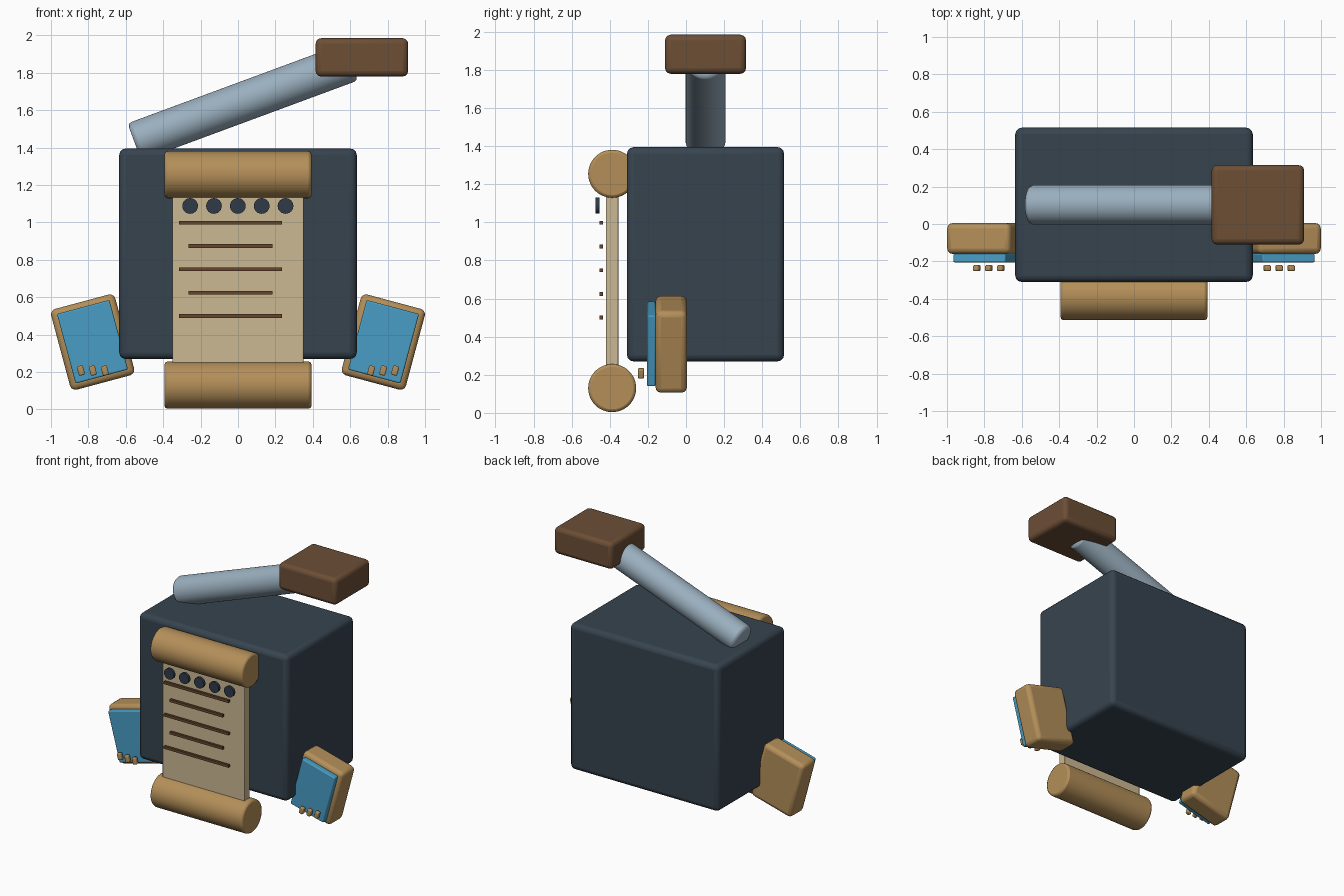
import bpy, math

if "Cube" in bpy.data.objects:
    bpy.data.objects.remove(bpy.data.objects["Cube"])


def material(name, rgb):
    """Flat material from an sRGB colour."""
    m = bpy.data.materials.new(name)
    lin = [(c / 255 / 12.92 if c < 11 else ((c / 255 + 0.055) / 1.055) ** 2.4) for c in rgb]
    m.diffuse_color = (*lin, 1)
    m.use_nodes = True
    m.node_tree.nodes["Principled BSDF"].inputs["Base Color"].default_value = m.diffuse_color
    return m


SLATE = material("dark_slate", (55, 68, 79))
NAVY = material("dark_navy", (48, 58, 72))
STEEL = material("pale_steel", (154, 175, 190))
WOOD = material("dark_wood", (108, 78, 53))
INK = material("brown_ink", (102, 70, 44))
TAN = material("tan", (180, 143, 89))
PAPER = material("parchment", (203, 184, 147))
BLUE = material("sky_blue", (72, 158, 198))


def finish(ob, name, mat, bevel, segments=3):
    ob.name = name
    ob.data.materials.append(mat)
    bpy.ops.object.transform_apply(location=False, rotation=False, scale=True)
    if bevel:
        mod = ob.modifiers.new("rounded_edges", 'BEVEL')
        mod.width = bevel
        mod.segments = segments
        mod.limit_method = 'ANGLE'
        mod.angle_limit = math.radians(40)
    bpy.ops.object.shade_smooth_by_angle(angle=math.radians(35))
    return ob


def box(name, mat, centre, size, bevel=0.0, tilt=0.0):
    bpy.ops.mesh.primitive_cube_add(size=1, location=centre, rotation=(0, math.radians(tilt), 0))
    bpy.context.object.scale = size
    return finish(bpy.context.object, name, mat, bevel)


def rod(name, mat, centre, radius, length, rotation, bevel=0.0, sides=48):
    bpy.ops.mesh.primitive_cylinder_add(vertices=sides, radius=radius, depth=length,
                                        location=centre, rotation=rotation)
    return finish(bpy.context.object, name, mat, bevel, 2)


# Main body
box("body", SLATE, (0, 0.1025, 0.8325), (1.27, 0.825, 1.125), 0.035)

# Mallet resting on top: sloping handle and block head
x0, z0, x1, z1 = -0.554, 1.43, 0.604, 1.858
rod("mallet_handle", STEEL, ((x0 + x1) / 2, 0.1025, (z0 + z1) / 2), 0.106,
    math.hypot(x1 - x0, z1 - z0), (0, math.pi / 2 - math.atan2(z1 - z0, x1 - x0), 0), 0.02)
box("mallet_head", WOOD, (0.6625, 0.1025, 1.8825), (0.495, 0.425, 0.205), 0.03)

# Scroll: sheet between two rolls
box("scroll_sheet", PAPER, (0, -0.3875, 0.69), (0.70, 0.065, 1.06), 0.005)
for name, z in (("upper_roll", 1.255), ("lower_roll", 0.13)):
    rod(name, TAN, (0, -0.3875, z), 0.126, 0.785, (0, math.pi / 2, 0), 0.015)

# Row of round studs and lines of writing
for i in range(5):
    rod("stud", NAVY, (-0.256 + i * 0.1275, -0.465, 1.088), 0.042, 0.02, (math.pi / 2, 0, 0), 0, 24)
    short = i % 2
    box("writing_line", INK, (-0.04, -0.445, 0.998 - i * 0.1245),
        (0.45 if short else 0.55, 0.018, 0.02))

# Tilted side pads with blue panels and small toes
for side in (-1, 1):
    tilt = 15 * side
    box("side_pad", TAN, (side * 0.777, -0.0775, 0.36), (0.355, 0.165, 0.447), 0.03, tilt)
    box("blue_panel", BLUE, (side * 0.778, -0.182, 0.362), (0.29, 0.046, 0.385), 0.008, tilt)
    for x in (0.712, 0.776, 0.84):
        box("toe", TAN, (side * x, -0.236, 0.208), (0.033, 0.032, 0.052), 0.008, tilt)
